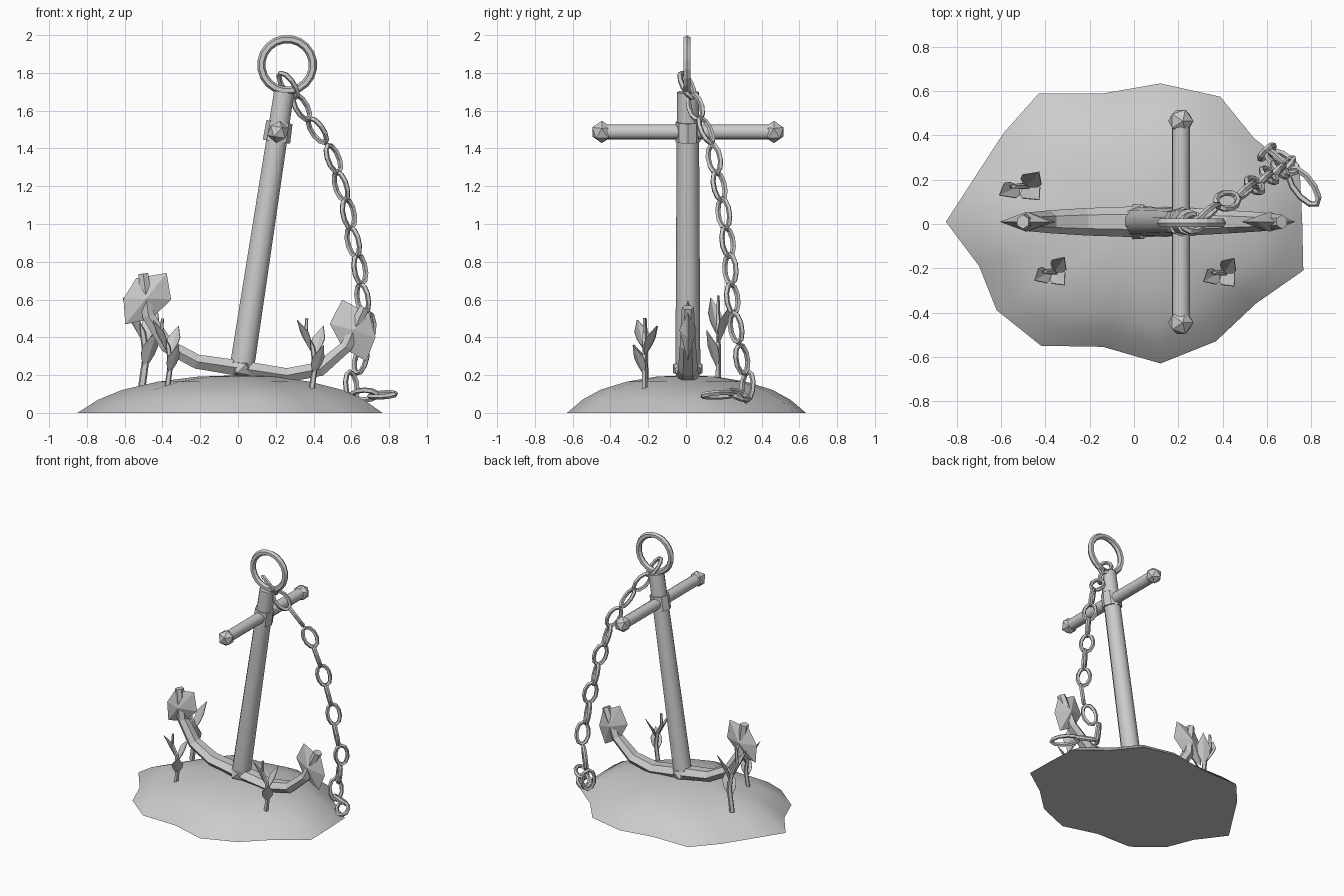
import bpy, bmesh
from math import sin, cos, pi, radians
from mathutils import Vector, Matrix

if "Cube" in bpy.data.objects:
    bpy.data.objects.remove(bpy.data.objects["Cube"])

# Leaning frame shared by all rigid anchor parts
ANCHOR = Matrix.Translation((0.02, 0.01, 0.235)) @ Matrix.Rotation(radians(8.7), 4, 'Y')


def make(name, verts, faces, matrix=None, smooth=None):
    me = bpy.data.meshes.new(name)
    me.from_pydata([tuple(v) for v in verts], [], faces)
    bm = bmesh.new()
    bm.from_mesh(me)
    bmesh.ops.recalc_face_normals(bm, faces=bm.faces)
    bm.to_mesh(me)
    bm.free()
    ob = bpy.data.objects.new(name, me)
    bpy.context.collection.objects.link(ob)
    if matrix is not None:
        me.transform(matrix)
    if smooth:
        bpy.ops.object.select_all(action='DESELECT')
        ob.select_set(True)
        bpy.context.view_layer.objects.active = ob
        bpy.ops.object.shade_smooth_by_angle(angle=radians(smooth))
    return ob


def loft(rings, caps=True, closed=False):
    """Vertices and faces joining equal-length rings of points."""
    n, m = len(rings[0]), len(rings)
    verts = [p for r in rings for p in r]
    faces = [(i * n + j, i * n + (j + 1) % n,
              (i + 1) % m * n + (j + 1) % n, (i + 1) % m * n + j)
             for i in range(m if closed else m - 1) for j in range(n)]
    if caps and not closed:
        faces += [tuple(range(n)), tuple(range((m - 1) * n, m * n))]
    return verts, faces


def tube(name, stations, sides, matrix=None, smooth=None):
    """Sweep along an xz path; each station is x, z, in-plane radius, y radius."""
    pts = [Vector((s[0], 0, s[1])) for s in stations]
    rings = []
    for i, s in enumerate(stations):
        d = (pts[min(i + 1, len(pts) - 1)] - pts[max(i - 1, 0)]).normalized()
        nrm = Vector((-d.z, 0, d.x))
        rings.append([pts[i] + nrm * s[2] * sin(2 * pi * k / sides)
                      + Vector((0, s[3] * cos(2 * pi * k / sides), 0)) for k in range(sides)])
    return make(name, *loft(rings), matrix, smooth)


def torus(name, rx, rz, r, major, minor, matrix):
    """Elliptical ring in the xz plane, even wire thickness."""
    rings = []
    for i in range(major):
        a = 2 * pi * (i + 0.5) / major
        c = Vector((rx * cos(a), 0, rz * sin(a)))
        out = Vector((cos(a) / rx, 0, sin(a) / rz)).normalized()
        rings.append([c + out * r * cos(2 * pi * k / minor)
                      + Vector((0, r * sin(2 * pi * k / minor), 0)) for k in range(minor)])
    return make(name, *loft(rings, closed=True), matrix)


def ico(name, loc, scale):
    bm = bmesh.new()
    bmesh.ops.create_icosphere(bm, subdivisions=1, radius=1)
    bmesh.ops.transform(bm, matrix=ANCHOR @ Matrix.Translation(loc) @ Matrix.Diagonal((*scale, 1)),
                        verts=bm.verts)
    me = bpy.data.meshes.new(name)
    bm.to_mesh(me)
    bm.free()
    bpy.context.collection.objects.link(bpy.data.objects.new(name, me))


# Sandy mound with an irregular outline
outline = [(-.85, .01), (-.72, .21), (-.59, .41), (-.43, .59), (-.14, .59), (.12, .635), (.39, .575),
           (.54, .39), (.75, .22), (.76, .01), (.765, -.21), (.55, -.36), (.37, -.53), (.12, -.63),
           (-.14, -.555), (-.42, -.55), (-.62, -.39), (-.70, -.19)]
levels = [(1, 0), (.87, .07), (.72, .122), (.5, .165), (.25, .192), (.04, .198)]
make("mound", *loft([[(x * f, y * f, z) for x, y in outline] for f, z in levels]), smooth=50)

# Shank, collar, cross stock and its end knobs
tube("shank", [(0, 0, .068, .066), (0, 1.48, .056, .058)], 10, ANCHOR, 40)
tube("collar", [(0, 1.215, .073, .066), (0, 1.32, .07, .066)], 8, ANCHOR)
along_y = ANCHOR @ Matrix.Translation((0, 0, 1.267)) @ Matrix.Rotation(radians(90), 4, 'X')
tube("stock", [(0, -.46, .041, .041), (0, .46, .041, .041)], 10, along_y, 40)
for s in (-1, 1):
    ico("stock_knob", (0, s * .455, 1.267), (.06, .06, .06))

# Curved arms tapering from the crown
half = [(.24, .0, .044, .062), (.41, .06, .044, .052), (.53, .2, .038, .043), (.592, .418, .03, .032)]
arm = [(-x, z, a, b) for x, z, a, b in reversed(half)] + [(0, 0, .048, .07)] + half
tube("arms", arm, 6, ANCHOR)
ico("crown", (0, 0, 0), (.075, .092, .06))

# Flukes: flattened hexagonal double pyramids, mirrored
hexagon = [(.675, .27), (.625, .388), (.47, .44), (.425, .305), (.51, .19), (.645, .138)]
for s in (-1, 1):
    verts = [(s * x, 0, z) for x, z in hexagon] + [(s * .556, -.045, .29), (s * .556, .045, .29)]
    faces = [(i, (i + 1) % 6, apex) for i in range(6) for apex in (6, 7)]
    make("fluke", verts, faces, ANCHOR)

# Top ring
torus("top_ring", .137, .137, .022, 20, 6, Matrix.Translation((.26, .005, 1.842)))

# Chain links following a drape down to the mound edge
chain = [(.265, .005, 1.735), (.335, .05, 1.62), (.42, .105, 1.495), (.505, .15, 1.345), (.545, .175, 1.2),
         (.585, .2, 1.055), (.61, .22, .905), (.645, .235, .76), (.66, .245, .605), (.69, .265, .45),
         (.65, .295, .285), (.6, .325, .14), (.67, .28, .095), (.765, .17, .095)]
path = [Vector(p) for p in chain]
for i, p in enumerate(path):
    d = (path[min(i + 1, len(path) - 1)] - path[max(i - 1, 0)]).normalized()
    roll = radians(45 + 90 * (i % 2))
    if i >= 12:
        d = Vector((.6, -.78, 0)) if i == 13 else Vector((.8, -.55, .1))
        d.normalize()
        roll = radians(75 if i == 13 else 110)
    side = d.cross(Vector((0, 1, 0))).normalized()
    other = d.cross(side)
    if i >= 12:
        side = Vector((-d.y, d.x, 0)).normalized()
        other = d.cross(side)
        roll = radians(15 if i == 13 else -35)
    x = side * cos(roll) + other * sin(roll)
    m = Matrix((x, d.cross(x), d)).transposed().to_4x4()
    torus("chain_link", .043, .079 if i < 13 else .1, .0145, 10, 5, Matrix.Translation(p) @ m)

# Seaweed sprigs: swaying stem with three pointed leaves
leaf = [(0, 0), (.035, .065), (.04, .105), (0, .18), (-.04, .105), (-.035, .065)]
for px, py, pz, k in [(-.51, .17, .13, 1.33), (-.375, -.215, .13, 1), (.39, -.22, .12, 1.03)]:
    place = Matrix.Translation((px, py, pz)) @ Matrix.Diagonal((k, 1, k, 1))
    tube("seaweed_stem", [(0, 0, .016, .016), (.018, .13, .015, .015), (.005, .22, .013, .013),
                          (-.03, .29, .011, .011), (-.025, .37, .008, .008)], 5, place)
    for az, h, ox in [(-50, .07, .01), (55, .17, .015), (-150, .2, -.005)]:
        m = (Matrix.Translation((ox, 0, h)) @ Matrix.Rotation(radians(az - 90), 4, 'Z')
             @ Matrix.Rotation(radians(-27), 4, 'X'))
        verts = [(x, abs(x) * -.25, z) for x, z in leaf]
        ob = make("seaweed_leaf", verts, [(0, 1, 2, 3), (0, 3, 4, 5)], place @ m)
        mod = ob.modifiers.new("thickness", 'SOLIDIFY')
        mod.thickness = .004
